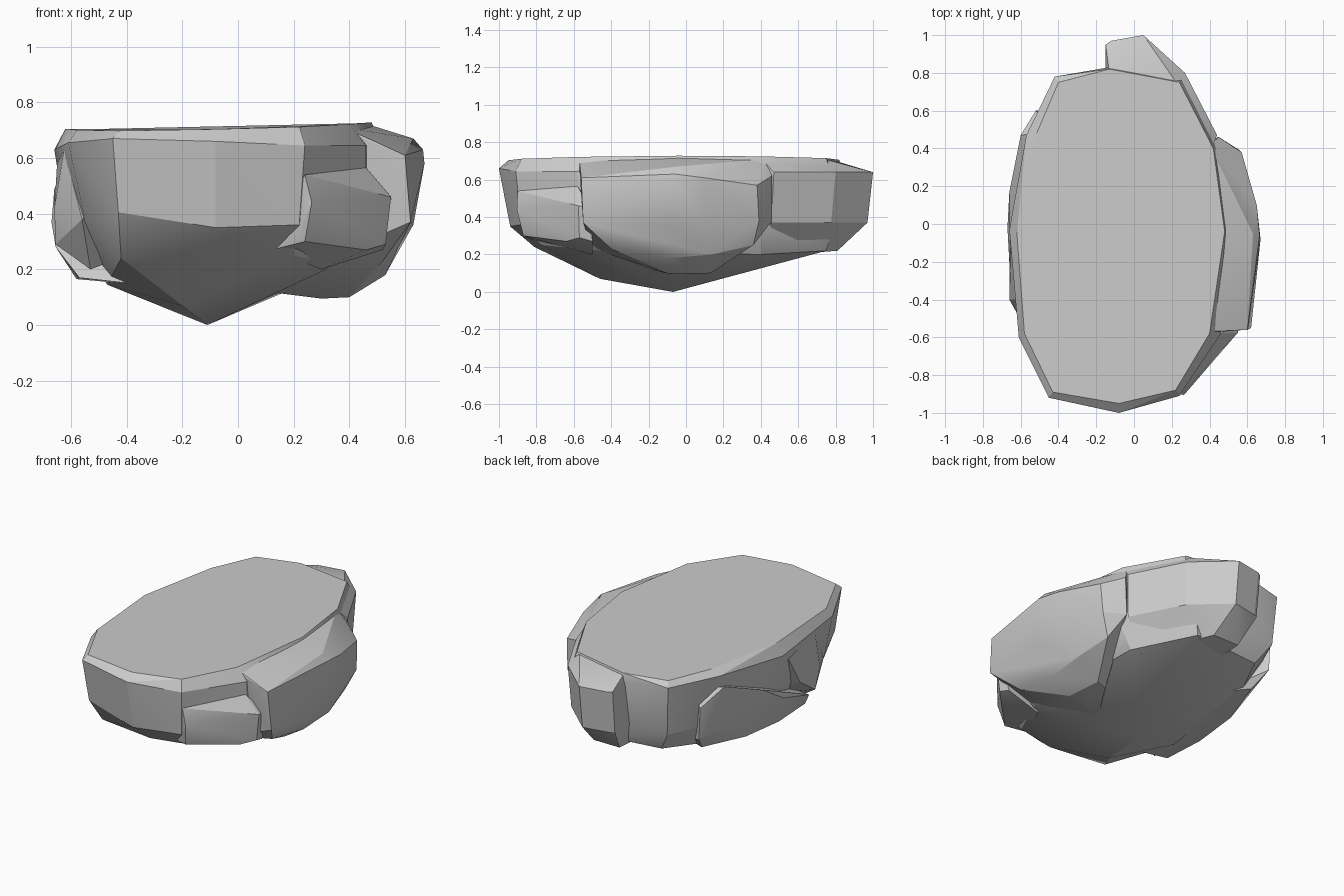
import bpy, bmesh, math


def rock(name, pts):
    """Faceted stone lump: convex hull around a few corner points."""
    bm = bmesh.new()
    for p in pts:
        bm.verts.new(p)
    bmesh.ops.convex_hull(bm, input=bm.verts[:])
    loose = [v for v in bm.verts if not v.link_faces]
    bmesh.ops.delete(bm, geom=loose, context='VERTS')
    bmesh.ops.dissolve_limit(bm, angle_limit=math.radians(2),
                             verts=bm.verts[:], edges=bm.edges[:])
    bmesh.ops.recalc_face_normals(bm, faces=bm.faces[:])
    me = bpy.data.meshes.new(name)
    bm.to_mesh(me)
    bm.free()
    ob = bpy.data.objects.new(name, me)
    bpy.context.collection.objects.link(ob)
    bpy.context.view_layer.objects.active = ob
    ob.select_set(True)
    bpy.ops.object.shade_smooth_by_angle(angle=math.radians(20))
    ob.select_set(False)
    return ob


# Main slab: slightly tilted top, bevelled rim, then tapering to a low keel point
top = [(-.40, .75), (-.52, .47), (-.62, -.05), (-.58, -.58), (-.43, -.89), (-.08, -.95),
       (.22, -.88), (.40, -.58), (.48, -.04), (.42, .40), (.24, .75), (-.13, .82)]
rim = [(-.42, .78, .67), (-.57, .47, .67), (-.66, -.03, .63), (-.61, -.60, .655),
       (-.45, -.92, .67), (-.08, -1, .66), (.24, -.91, .645), (.46, -.58, .645),
       (.51, -.04, .66), (.44, .42, .65), (.26, .77, .65), (-.13, .83, .66)]
waist = [(-.43, -.88, .405), (-.08, -.94, .35), (.22, -.88, .36), (-.55, -.60, .38),
         (-.62, -.05, .38), (-.53, .47, .36), (-.40, .76, .36), (.2, .79, .36),
         (.46, -.56, .36), (.45, .40, .36)]
belly = [(-.42, -.76, .24), (-.05, -.81, .24), (.2, -.77, .25), (-.16, -.64, .17),
         (.36, -.45, .22), (-.47, -.2, .145), (-.43, .45, .2), (-.32, .70, .23),
         (.15, .75, .22), (-.2, -.46, .07), (-.11, -.07, .0), (-.1, .38, .13), (.36, .4, .2)]
rock("main_slab", [(x, y, .718 + .021 * x - .014 * y * y) for x, y in top]
     + rim + waist + belly)

# Back block
block = [(-.15, .80), (-.15, .95), (-.12, .97), (.05, 1.0), (.27, .80), (.44, .47)]
rock("back_block",
     [(x, y, .64) for x, y in block] +
     [(x * .97, y * .97, .37) for x, y in block] +
     [(-.13, .80, .70), (.23, .74, .71), (.41, .40, .715),
      (-.1, .81, .22), (.08, .81, .22), (.3, .42, .19), (-.1, .5, .2)])

# Right shoulder bulge
rock("right_bulge", [
    (.38, -.57, .71), (.47, -.04, .72), (.40, .42, .71),
    (.46, -.57, .665), (.53, -.04, .695), (.60, -.56, .61), (.63, -.05, .67),
    (.57, .38, .57), (.45, .46, .62), (.665, -.06, .63), (.67, -.08, .58),
    (.65, .1, .61), (.62, -.55, .37), (.64, -.23, .43), (.63, -.1, .36),
    (.62, .1, .38), (.56, .39, .38), (.44, .46, .38), (.52, -.40, .23),
    (.54, .14, .20), (.53, -.1, .18), (.50, .36, .25),
    (.40, -.1, .10), (.38, .13, .10), (.30, -.08, .095), (.3, .1, .1),
    (.1, -.2, .12), (.3, -.5, .23)])

# Protruding front-right step
rock("front_right_step", [
    (.24, -.90, .54), (.46, -.58, .565), (.265, -.905, .44), (.55, -.575, .46),
    (.24, -.87, .30), (.23, -.885, .36), (.46, -.64, .27), (.53, -.57, .29),
    (.12, -.80, .27), (.55, -.52, .46), (.52, -.5, .27), (.3, -.5, .2), (.3, -.5, .5)])

# Left bulge with a ridge running diagonally down toward the front
rock("left_bulge", [
    (-.60, .47, .61), (-.66, .17, .49), (-.655, -.30, .28), (-.67, -.02, .37),
    (-.52, .60, .50), (-.51, .60, .30), (-.58, .42, .33),
    (-.58, -.1, .165), (-.56, .2, .18), (-.57, -.38, .17), (-.46, .5, .2),
    (-.3, -.4, .14), (-.3, -.3, .3), (-.3, .4, .17), (-.4, .5, .55)])
# Left front knuckle
rock("left_front_knuckle", [
    (-.625, -.40, .63), (-.66, -.40, .42), (-.62, -.47, .40), (-.655, -.36, .29),
    (-.66, -.2, .40), (-.56, -.58, .38), (-.65, -.1, .58),
    (-.53, -.45, .2), (-.4, -.4, .5), (-.4, -.2, .25)])
